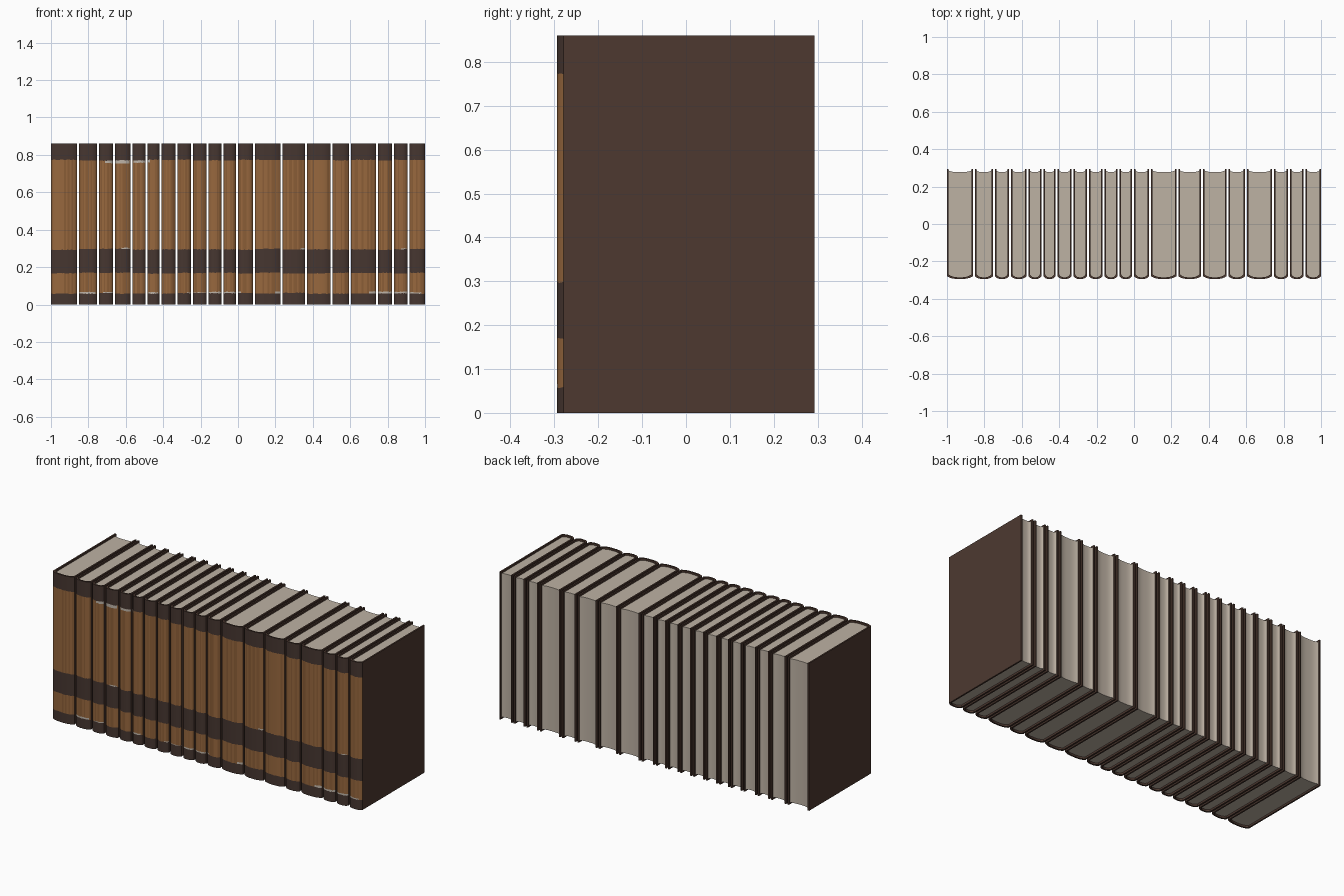
import bpy
import bmesh
import random

random.seed(4)
if "Cube" in bpy.data.objects:
    bpy.data.objects.remove(bpy.data.objects["Cube"], do_unlink=True)


def material(name, rgb):
    """Flat material from display values 0-255, stored as linear."""
    lin = [((c / 255 + 0.055) / 1.055) ** 2.4 for c in rgb] + [1]
    m = bpy.data.materials.new(name)
    m.use_nodes = True
    m.diffuse_color = lin
    bsdf = m.node_tree.nodes["Principled BSDF"]
    bsdf.inputs["Base Color"].default_value = lin
    bsdf.inputs["Roughness"].default_value = 0.8
    return m


LEATHER = material("dark leather", (77, 57, 48))
BAND = material("spine band", (70, 54, 48))
TAN = material("tan leather", (152, 104, 62))
TAN_DARK = material("worn tan leather", (138, 93, 54))
FLECK = material("pale scuff", (190, 180, 168))
PAGES = material("paper", (190, 178, 164))
COVER_MATS = [LEATHER, BAND, TAN, TAN_DARK, FLECK]

HEIGHT, BACK, FRONT = 0.86, 0.293, -0.279
BOW, THICK, GAP, COLS = 0.015, 0.009, 0.010, 14
# Heights where the spine colour changes, with thin rows for scuffs
LEVELS = [0, 0.06, 0.068, 0.168, 0.295, 0.302, 0.757, 0.772, HEIGHT]
DARK_ROWS = (0, 3, 7)
# Scuffed stretches of each thin row: row -> x ranges
SCUFFS = {
    1: [(-0.85, -0.76), (-0.72, -0.67), (-0.48, -0.43), (-0.27, 0.02),
        (0.2, 0.23), (0.7, 0.98)],
    4: [(-0.62, -0.58), (0.33, 0.36), (0.87, 0.9)],
    6: [(-0.71, -0.58), (-0.56, -0.47)],
}
# Borders between neighbouring books
BORDERS = [-1.005, -0.856, -0.749, -0.663, -0.57, -0.489, -0.414, -0.329,
           -0.246, -0.163, -0.083, -0.005, 0.086, 0.232, 0.364, 0.5,
           0.599, 0.743, 0.829, 0.912, 1.005]


def bowed(x0, x1, y, depth, count):
    """Points from x0 to x1 that bulge by depth in the middle."""
    pts = []
    for i in range(count + 1):
        u = 2 * i / count - 1
        pts.append((x0 + (x1 - x0) * i / count, y + depth * (1 - abs(u) ** 3)))
    return pts


def finish(bm, name, mats):
    bmesh.ops.recalc_face_normals(bm, faces=bm.faces[:])
    mesh = bpy.data.meshes.new(name)
    bm.to_mesh(mesh)
    bm.free()
    for m in mats:
        mesh.materials.append(m)
    obj = bpy.data.objects.new(name, mesh)
    bpy.context.collection.objects.link(obj)
    return obj


def make_cover(name, x0, x1):
    """Two boards joined by a rounded spine, lofted upward in rows."""
    outer = [(x0, BACK)] + bowed(x0, x1, FRONT, -BOW, COLS) + [(x1, BACK)]
    a, b = x0 + THICK, x1 - THICK
    inner = [(a, BACK)] + bowed(a, b, FRONT + THICK, -BOW, COLS) + [(b, BACK)]
    n = len(outer)
    loop = outer + inner[::-1]
    bm = bmesh.new()
    rings = []
    for k, z in enumerate(LEVELS):
        inside = 0 < k < len(LEVELS) - 1
        tilt = random.uniform(-0.003, 0.003) if inside else 0
        rings.append([bm.verts.new((x, y, z + tilt + (random.uniform(-0.0015, 0.0015) if inside else 0)))
                      for x, y in loop])
    streak = [random.choice((2, 2, 3)) for _ in loop]
    for row, (low, high) in enumerate(zip(rings, rings[1:])):
        for i in range(len(loop)):
            j = (i + 1) % len(loop)
            f = bm.faces.new((low[i], low[j], high[j], high[i]))
            if not 1 <= i <= COLS:
                continue
            mid = (loop[i][0] + loop[j][0]) / 2
            f.material_index = 1 if row in DARK_ROWS else streak[i]
            if any(s <= mid <= e for s, e in SCUFFS.get(row, [])):
                f.material_index = 4
    # Top and bottom rims
    for ring in (rings[0], rings[-1]):
        for i in range(n - 1):
            bm.faces.new((ring[i], ring[i + 1], ring[-2 - i], ring[-1 - i]))
    return finish(bm, name, COVER_MATS)


def make_pages(name, x0, x1):
    """Paper block with a hollow fore edge, set in from the cover rims."""
    a, b = x0 + THICK * 0.9, x1 - THICK * 0.9
    loop = bowed(a, b, FRONT + THICK, -BOW, COLS)
    loop += bowed(b, a, BACK - 0.007, -0.009, COLS)
    bm = bmesh.new()
    face = bm.faces.new([bm.verts.new((x, y, 0.011)) for x, y in loop])
    top = bmesh.ops.extrude_face_region(bm, geom=[face])
    verts = [g for g in top["geom"] if isinstance(g, bmesh.types.BMVert)]
    bmesh.ops.translate(bm, verts=verts, vec=(0, 0, HEIGHT - 0.022))
    return finish(bm, name, [PAGES])


# Row of books
parts = []
for i, (left, right) in enumerate(zip(BORDERS, BORDERS[1:]), 1):
    span = (left + GAP / 2, right - GAP / 2)
    parts.append(make_cover(f"book_cover_{i}", *span))
    parts.append(make_pages(f"book_pages_{i}", *span))

bpy.ops.object.select_all(action='DESELECT')
for obj in parts:
    obj.select_set(True)
bpy.context.view_layer.objects.active = parts[0]
bpy.ops.object.shade_smooth_by_angle(angle=0.6)
